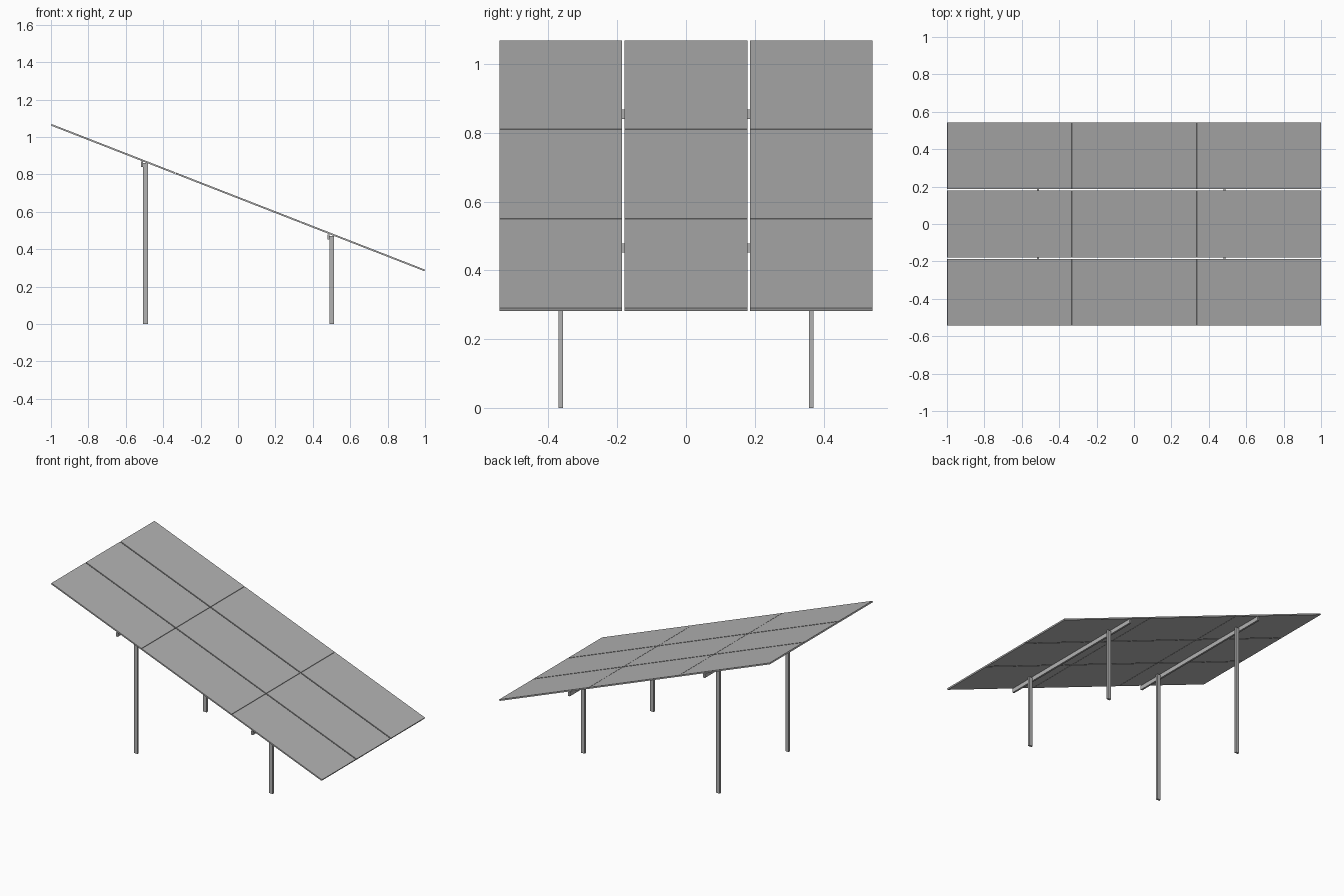
import bpy
import math
from mathutils import Matrix, Vector

cube = bpy.data.objects.get("Cube")
if cube:
    bpy.data.objects.remove(cube, do_unlink=True)

grey = bpy.data.materials.new("plain grey")
grey.use_nodes = True
colour = (0.45, 0.45, 0.45, 1)
grey.diffuse_color = colour
grey.node_tree.nodes["Principled BSDF"].inputs["Base Color"].default_value = colour

TILT = math.radians(21.3)
LENGTH, WIDTH, THICK = 2.143, 1.086, 0.009
GAP_LONG, GAP_WIDE = 0.003, 0.0075
CENTRE_Z = 0.676


def box(name, centre, size, tilt=0.0):
    """Box with the given size, pitched about the y axis."""
    bpy.ops.mesh.primitive_cube_add(size=1)
    obj = bpy.context.object
    obj.name = name
    obj.data.transform(Matrix.Diagonal((*size, 1)))
    obj.rotation_euler.y = tilt
    obj.location = centre
    obj.data.materials.append(grey)
    return obj


# Tilted three by three grid of thin panels
panel_l = (LENGTH - 2 * GAP_LONG) / 3
panel_w = (WIDTH - 2 * GAP_WIDE) / 3
slope = Matrix.Rotation(TILT, 3, 'Y')
for i in (-1, 0, 1):
    for j in (-1, 0, 1):
        offset = slope @ Vector((i * (panel_l + GAP_LONG), j * (panel_w + GAP_WIDE), 0))
        box("panel", offset + Vector((0, 0, CENTRE_Z)), (panel_l, panel_w, THICK), TILT)

# Each end has a cross rail bolted to a pair of posts
for label, x, rail_top in (("high", -0.495, 0.868), ("low", 0.502, 0.479)):
    box(label + "_rail", (x - 0.0185, 0, rail_top - 0.0135), (0.012, WIDTH, 0.027))
    post_top = rail_top - 0.008
    for side, y in (("front", -0.364), ("back", 0.364)):
        box(f"{label}_{side}_post", (x, y, post_top / 2), (0.025, 0.013, post_top))
